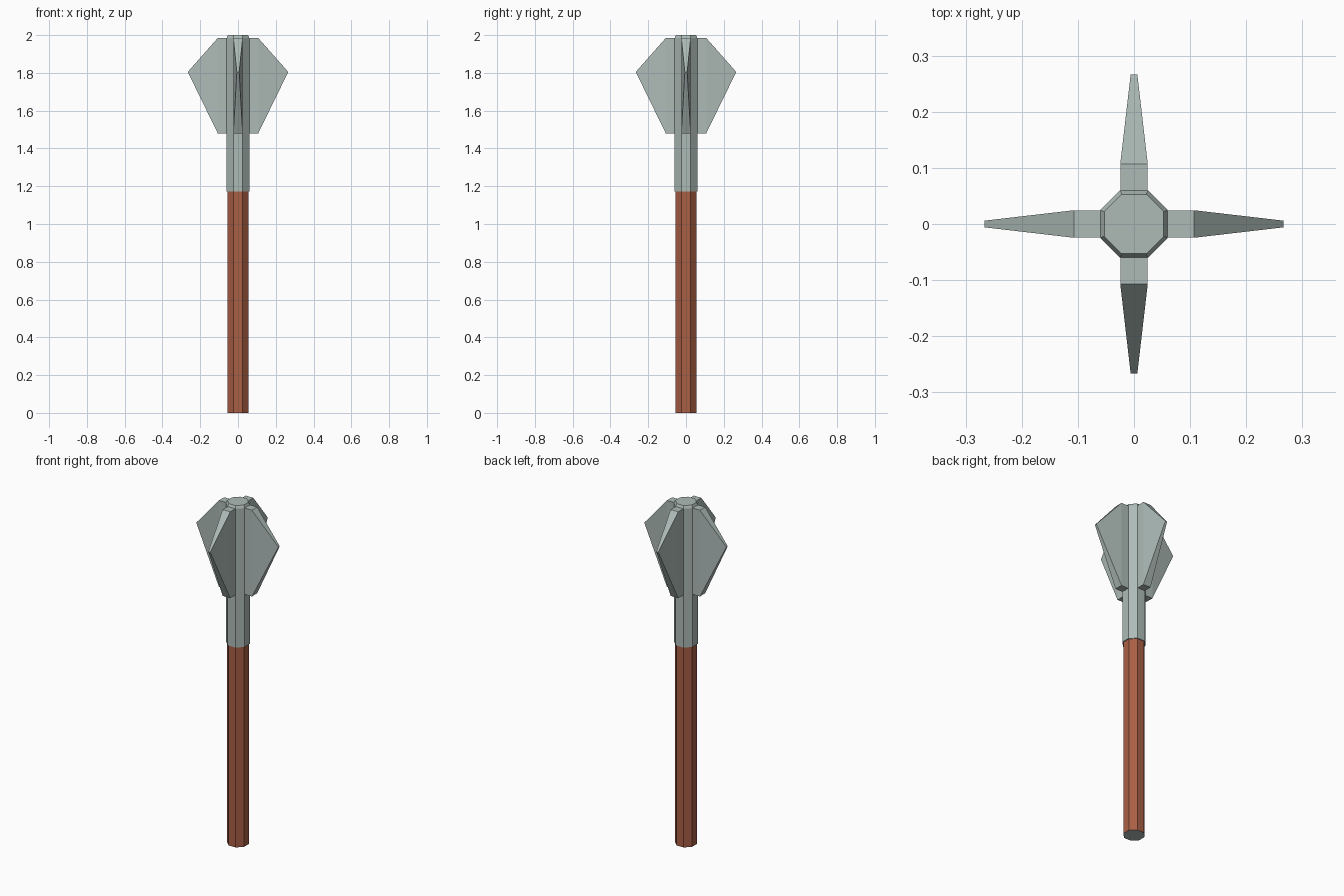
import bpy, bmesh, math
from mathutils import Matrix

if "Cube" in bpy.data.objects:
    bpy.data.objects.remove(bpy.data.objects["Cube"])


def material(name, rgb):
    m = bpy.data.materials.new(name)
    m.diffuse_color = (*rgb, 1)
    m.use_nodes = True
    m.node_tree.nodes["Principled BSDF"].inputs["Base Color"].default_value = m.diffuse_color
    return m


steel = material("steel grey", (0.42, 0.50, 0.475))
wood = material("red brown wood", (0.40, 0.115, 0.06))


def finish(name, bm, mats):
    bmesh.ops.recalc_face_normals(bm, faces=bm.faces)
    me = bpy.data.meshes.new(name)
    bm.to_mesh(me)
    bm.free()
    for m in mats:
        me.materials.append(m)
    ob = bpy.data.objects.new(name, me)
    bpy.context.collection.objects.link(ob)
    return ob


def octagon_column(name, rings, mats):
    """Eight-sided column through (apothem, z) rings, flats facing the axes."""
    bm = bmesh.new()
    loops = []
    for apothem, z in rings:
        r = apothem / math.cos(math.pi / 8)
        loops.append([bm.verts.new((r * math.cos((i + 0.5) * math.pi / 4),
                                    r * math.sin((i + 0.5) * math.pi / 4), z))
                      for i in range(8)])
    for a, b in zip(loops, loops[1:]):
        for i in range(8):
            j = (i + 1) % 8
            bm.faces.new((a[i], a[j], b[j], b[i]))
    bm.faces.new(loops[0][::-1])
    bm.faces.new(loops[-1])
    return finish(name, bm, mats)


# Wooden handle with a steel end cap
handle = octagon_column("handle", [(0.055, 0), (0.055, 1.18)], [wood, steel])
for p in handle.data.polygons:
    p.material_index = 1 if p.normal.z < -0.5 else 0

# Steel socket with a chamfered top
octagon_column("socket", [(0.06, 1.172), (0.06, 1.985), (0.053, 2.0)], [steel])

# Four flanges: a block against the socket, tapering to a short outer edge
for k, side in enumerate(("right", "back", "left", "front")):
    bm = bmesh.new()
    for s in (-1, 1):
        for r in (0.05, 0.107):
            for z in (1.48, 1.985):
                bm.verts.new((r, s * 0.0245, z))
        bm.verts.new((0.266, s * 0.006, 1.805))
    bmesh.ops.convex_hull(bm, input=bm.verts)
    bmesh.ops.dissolve_limit(bm, angle_limit=0.01, verts=bm.verts, edges=bm.edges)
    bm.transform(Matrix.Rotation(k * math.pi / 2, 4, 'Z'))
    finish(side + "_flange", bm, [steel])
